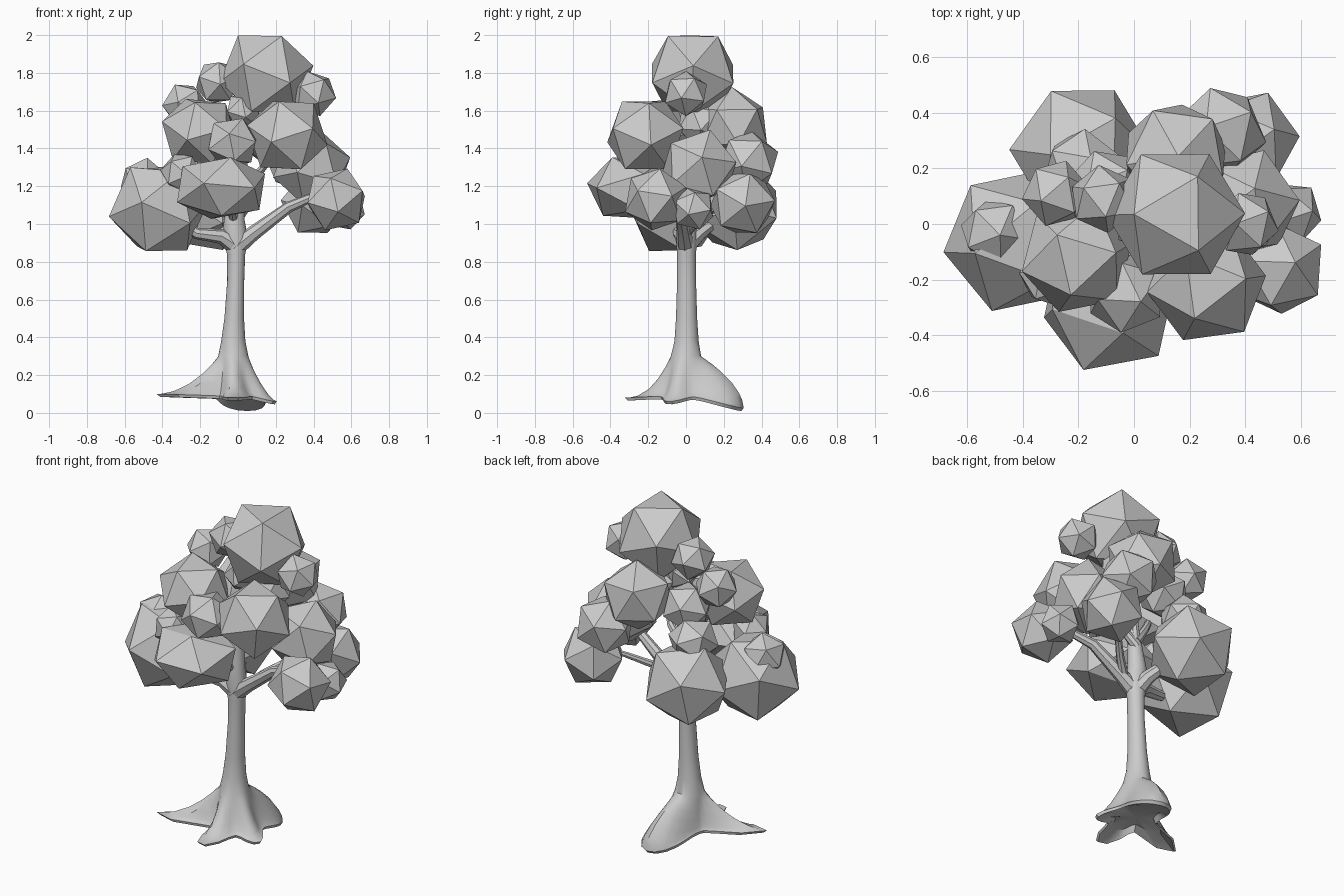
import bpy, bmesh, math, random
from mathutils import Vector, Euler, Matrix

cube = bpy.data.objects.get("Cube")
if cube:
    bpy.data.objects.remove(cube, do_unlink=True)
random.seed(4)

grey = bpy.data.materials.new("plain_grey")
grey.use_nodes = True
grey.diffuse_color = (0.6, 0.6, 0.6, 1)
grey.node_tree.nodes["Principled BSDF"].inputs["Base Color"].default_value = (0.6, 0.6, 0.6, 1)


def make_object(name, bm, smooth=False):
    bmesh.ops.recalc_face_normals(bm, faces=bm.faces)
    mesh = bpy.data.meshes.new(name)
    bm.to_mesh(mesh)
    bm.free()
    mesh.materials.append(grey)
    obj = bpy.data.objects.new(name, mesh)
    bpy.context.collection.objects.link(obj)
    if smooth:
        bpy.ops.object.select_all(action='DESELECT')
        obj.select_set(True)
        bpy.context.view_layer.objects.active = obj
        bpy.ops.object.shade_smooth_by_angle(angle=math.radians(35))
    return obj


def loft(bm, rings):
    """Skin a list of point rings and cap both ends."""
    loops = [[bm.verts.new(p) for p in ring] for ring in rings]
    n = len(loops[0])
    for a, b in zip(loops, loops[1:]):
        for i in range(n):
            j = (i + 1) % n
            bm.faces.new((a[i], a[j], b[j], b[i]))
    for loop in (loops[0], loops[-1]):
        centre = bm.verts.new(sum((v.co for v in loop), Vector()) / n)
        for i in range(n):
            bm.faces.new((loop[i], loop[(i + 1) % n], centre))


def frame(a, b):
    """Rotation whose first axis is a and whose second leans towards b."""
    x = Vector(a).normalized()
    z = x.cross(Vector(b)).normalized()
    return Matrix((x, z.cross(x), z)).transposed()


# Foliage clumps: flat-faced icosahedra (x, y, z, radius, height factor)
clumps = {
    "crown": (0.15, 0.035, 1.795, 0.245, 1),
    "upper_left_tuft": (-0.11, 0.09, 1.75, 0.12, 1),
    "upper_side_tuft": (-0.28, 0.11, 1.63, 0.12, 1),
    "upper_right_tuft": (0.40, 0.0, 1.69, 0.12, 1),
    "middle_left_clump": (-0.205, -0.12, 1.49, 0.205, 0.95),
    "middle_right_clump": (0.26, -0.215, 1.47, 0.215, 1),
    "middle_front_tuft": (-0.03, -0.25, 1.43, 0.145, 0.95),
    "lower_front_clump": (-0.09, -0.28, 1.19, 0.255, 0.7),
    "lower_left_clump": (-0.42, -0.06, 1.08, 0.262, 1),
    "lower_left_tuft": (-0.50, -0.03, 1.23, 0.125, 0.95),
    "left_gap_tuft": (-0.30, -0.19, 1.27, 0.11, 1),
    "lower_right_clump": (0.52, -0.16, 1.13, 0.17, 1),
    "lower_right_tuft": (0.56, 0.04, 1.08, 0.115, 1),
    "right_clump": (0.39, 0.07, 1.30, 0.205, 1),
    "back_left_clump": (-0.19, 0.26, 1.09, 0.25, 0.98),
    "back_left_tuft": (-0.19, 0.20, 1.32, 0.14, 0.9),
    "back_middle_tuft": (-0.10, 0.13, 1.47, 0.14, 1),
    "back_upper_clump": (0.15, 0.245, 1.52, 0.20, 1),
    "back_right_clump": (0.41, 0.30, 1.11, 0.18, 1),
    "back_right_tuft": (0.31, 0.33, 1.33, 0.165, 1),
    "inner_tuft": (0.16, 0.08, 1.53, 0.13, 1),
    "small_centre_tuft": (0.03, 0.0, 1.60, 0.10, 1),
}
# Directions of two neighbouring corners for the large clumps
corners = {
    "crown": ((-0.155, 0, 0.21), (0.085, 0.14, 0.2)),
    "middle_left_clump": ((-0.07, 0.08, 0.18), (0.17, 0, 0.13)),
    "middle_right_clump": ((0.15, 0.02, 0.18), (0.15, -0.145, 0.07)),
    "lower_front_clump": ((-0.075, -0.2, 0.03), (0.16, -0.16, 0)),
    "lower_left_clump": ((-0.07, -0.14, -0.23), (0.155, 0.04, -0.245)),
    "back_left_clump": ((0.12, 0.22, -0.06), (-0.13, 0.19, 0.1)),
}
for name, (x, y, z, r, squash) in clumps.items():
    bm = bmesh.new()
    bmesh.ops.create_icosphere(bm, subdivisions=1, radius=r * 1.03)
    turn = Euler([random.uniform(-0.5, 0.5), random.uniform(-0.5, 0.5), random.uniform(0, 6)]).to_matrix()
    if name in corners:
        bm.verts.ensure_lookup_table()
        first = bm.verts[0]
        second = first.link_edges[0].other_vert(first)
        turn = frame(*corners[name]) @ frame(first.co, second.co).transposed()
    for v in bm.verts:
        v.co = turn @ v.co
        v.co.z *= squash
    make_object(name, bm).location = (x, y, z)

# Trunk flaring into spreading roots: (angle, length, tip height, spread, falloff)
roots = [(201, 0.46, 0.08, 0.28, 2.0), (266, 0.33, 0.06, 0.36, 2.4),
         (-24, 0.22, 0.04, 0.42, 1.5), (80, 0.31, 0.005, 0.68, 0.55)]
SIDES = 36
angles = [2 * math.pi * i / SIDES for i in range(SIDES)]


def root_shape(a):
    reach, tip, fall = 0.13, 0.07, 1.8
    for deg, length, height, spread, power in roots:
        d = math.remainder(a - math.radians(deg), 2 * math.pi)
        w = math.exp(-(d / spread) ** 2)
        reach += (length - 0.13) * w
        tip += (height - 0.07) * w
        fall += (power - 1.8) * w
    return reach, max(0.005, tip), max(0.5, fall)


rings = []
for z, cx, rx, ry in ((1.4, 0.04, 0.02, 0.02), (1.2, 0.0, 0.036, 0.036), (1.02, -0.02, 0.055, 0.05),
                      (0.92, -0.012, 0.066, 0.055), (0.84, -0.01, 0.048, 0.05), (0.7, -0.012, 0.045, 0.05),
                      (0.5, -0.02, 0.052, 0.056), (0.38, -0.025, 0.064, 0.064)):
    rings.append([(cx + rx * math.cos(a), 0.003 + ry * math.sin(a), z) for a in angles])
for t, under in ((0, 0), (0.12, 0), (0.28, 0), (0.48, 0), (0.72, 0), (0.9, 0), (0.97, 0), (1, 0),
                 (0.94, 1), (0.5, 1)):
    ring = []
    for a in angles:
        reach, tip, fall = root_shape(a)
        d = 0.08 + (reach - 0.08) * t
        z = tip + 0.08 * (1 - t) if under else tip + 0.02 + (0.28 - tip) * (1 - t) ** fall
        ring.append((-0.025 * (1 - t) + d * math.cos(a), d * math.sin(a), z))
    rings.append(ring)
bm = bmesh.new()
loft(bm, rings)
make_object("trunk_and_roots", bm, True)

# Branches: tapered eight-sided limbs reaching into the clumps
branches = {
    "right_branch": [(-0.02, 0, 0.87), (0.08, -0.01, 0.95), (0.27, -0.03, 1.09), (0.46, -0.1, 1.17)],
    "left_branch": [(-0.01, 0, 0.88), (-0.09, -0.02, 0.935), (-0.22, -0.04, 0.95), (-0.38, -0.05, 1.05)],
    "upper_branch": [(0.0, 0.01, 1.2), (0.03, 0.03, 1.36), (0.08, 0.04, 1.52), (0.14, 0.05, 1.7)],
    "back_branch": [(-0.01, 0, 0.88), (-0.04, 0.07, 0.95), (-0.1, 0.16, 1.02), (-0.16, 0.24, 1.1)],
    "back_right_branch": [(0.06, -0.01, 0.94), (0.15, 0.06, 1.02), (0.27, 0.18, 1.1), (0.39, 0.28, 1.16)],
    "front_branch": [(-0.02, 0.01, 1.0), (-0.03, -0.08, 1.08), (-0.06, -0.18, 1.14), (-0.08, -0.26, 1.18)],
    "upper_left_branch": [(0, 0.02, 1.18), (-0.08, 0, 1.3), (-0.16, -0.05, 1.42), (-0.2, -0.1, 1.5)],
    "upper_right_branch": [(0, 0.02, 1.15), (0.1, 0, 1.26), (0.2, -0.1, 1.38), (0.26, -0.18, 1.46)],
}
for name, points in branches.items():
    pts = [Vector(p) for p in points]
    thick = 0.05 if pts[0].z < 0.9 else 0.028
    rings = []
    for i, p in enumerate(pts):
        along = pts[min(i + 1, 3)] - pts[max(i - 1, 0)]
        turn = along.to_track_quat('Z', 'Y')
        r = thick * (1 - 0.2 * i)
        rings.append([p + turn @ Vector((r * math.cos(k * math.pi / 4), r * math.sin(k * math.pi / 4), 0))
                      for k in range(8)])
    bm = bmesh.new()
    loft(bm, rings)
    make_object(name, bm, True)
